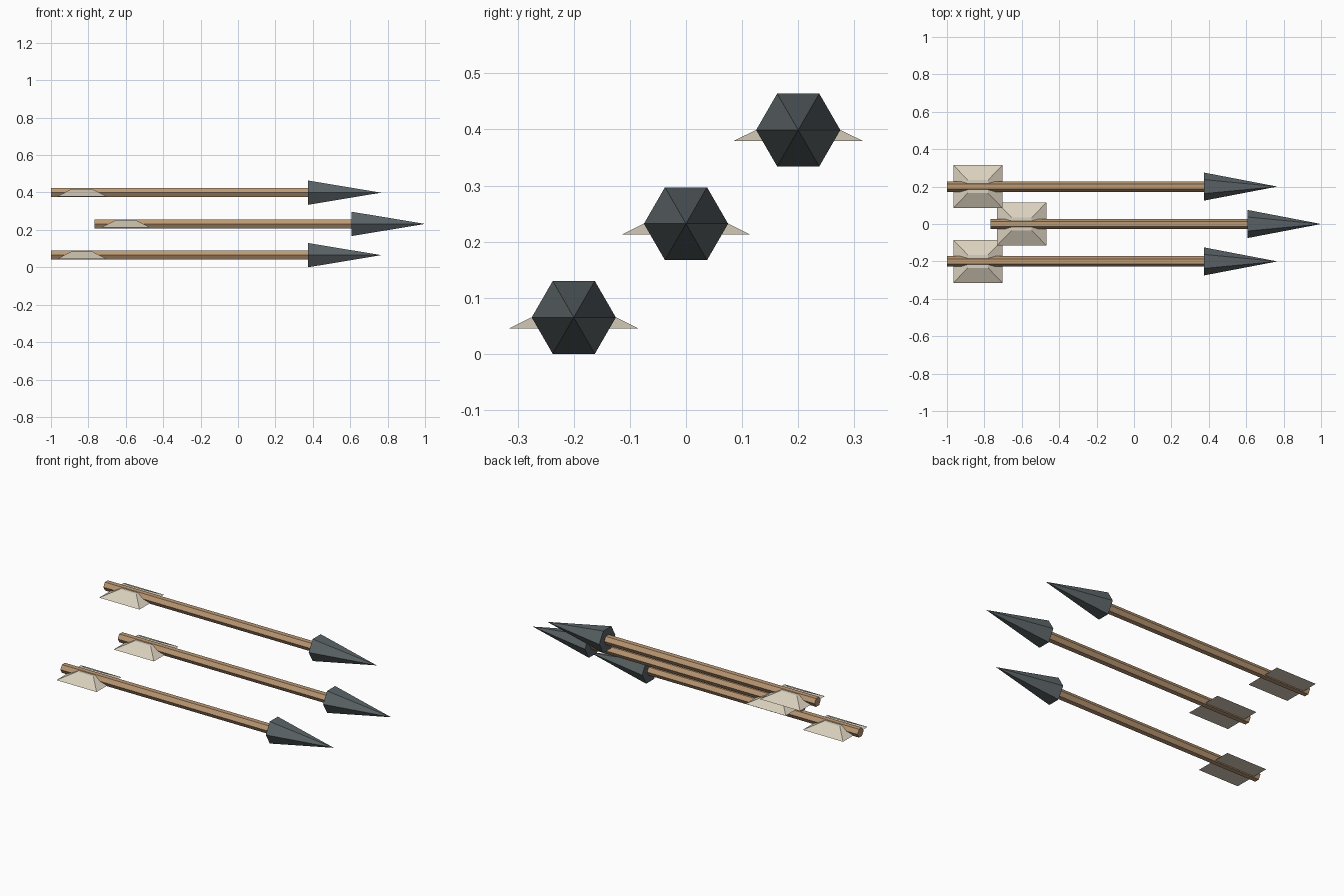
import bpy, bmesh
from math import cos, sin, pi

cube = bpy.data.objects.get("Cube")
if cube:
    bpy.data.objects.remove(cube, do_unlink=True)


def material(name, rgb):
    mat = bpy.data.materials.new(name)
    mat.use_nodes = True
    mat.diffuse_color = (*rgb, 1)
    mat.node_tree.nodes["Principled BSDF"].inputs["Base Color"].default_value = (*rgb, 1)
    return mat


wood = material("light wood", (0.50, 0.32, 0.175))
iron = material("dark iron", (0.105, 0.127, 0.135))
feather = material("cream feather", (0.70, 0.63, 0.51))


def hexagon(x, radius):
    # Corners point sideways along y
    return [(x, radius * cos(i * pi / 3), radius * sin(i * pi / 3)) for i in range(6)]


def rectangle(x0, x1, y, z):
    return [(x0, -y, z), (x1, -y, z), (x1, y, z), (x0, y, z)]


def loft(name, first, last, mat, location):
    # Closed solid joining two rings, or a ring and a single tip point
    bm = bmesh.new()
    a = [bm.verts.new(p) for p in first]
    b = [bm.verts.new(p) for p in last]
    n = len(a)
    bm.faces.new(a)
    for i in range(n):
        j = (i + 1) % n
        if len(b) == 1:
            bm.faces.new((a[i], a[j], b[0]))
        else:
            bm.faces.new((a[i], a[j], b[j], b[i]))
    if len(b) > 1:
        bm.faces.new(b)
    bmesh.ops.recalc_face_normals(bm, faces=bm.faces)
    mesh = bpy.data.meshes.new(name)
    bm.to_mesh(mesh)
    bm.free()
    mesh.materials.append(mat)
    obj = bpy.data.objects.new(name, mesh)
    obj.location = location
    bpy.context.collection.objects.link(obj)


# Three arrows in a rising diagonal row, the middle one pushed forward
arrows = {
    "lower": (-1, -0.2, 0.065),
    "middle": (-0.766, 0, 0.232),
    "upper": (-1, 0.2, 0.399),
}
for label, tail in arrows.items():
    loft(label + "_shaft", hexagon(0, 0.028), hexagon(1.376, 0.028), wood, tail)
    loft(label + "_arrowhead", hexagon(1.374, 0.075), [(1.766, 0, 0)], iron, tail)
    # Fletching: a low tapered block that the shaft passes through
    loft(label + "_fletching", rectangle(0.034, 0.297, 0.115, -0.0195),
         rectangle(0.112, 0.219, 0.034, 0.0205), feather, tail)
